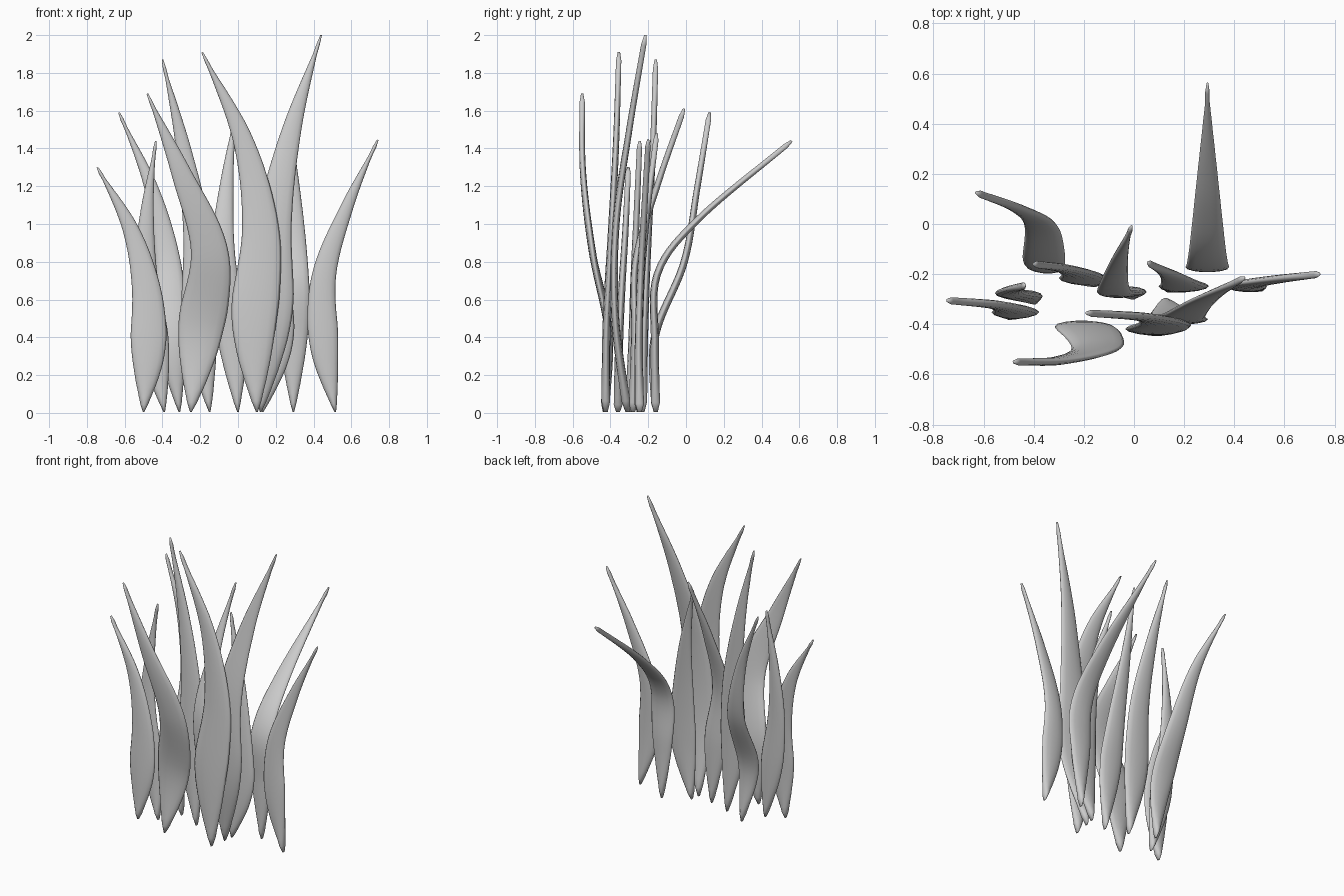
import bpy, bmesh
from math import cos, sin, pi
from mathutils import Vector

if "Cube" in bpy.data.objects:
    bpy.data.objects.remove(bpy.data.objects["Cube"])

RINGS, SIDES = 36, 14


def spline(pts, u):
    """Catmull-Rom point through a list of values, u in 0..1."""
    s = u * (len(pts) - 1)
    i = min(int(s), len(pts) - 2)
    f = s - i
    b, c = pts[i], pts[i + 1]
    a = pts[i - 1] if i > 0 else b * 2 - c
    d = pts[i + 2] if i + 2 < len(pts) else c * 2 - b
    return 0.5 * (b * 2 + (c - a) * f + (a * 2 - b * 5 + c * 4 - d) * f * f
                  + (b * 3 - a - c * 3 + d) * f ** 3)


def resample(pts):
    """Points along the path spaced evenly by length."""
    dense = [spline(pts, k / 300) for k in range(301)]
    lens = [0.0]
    for p, q in zip(dense, dense[1:]):
        lens.append(lens[-1] + (q - p).length)
    out, j = [], 0
    for k in range(RINGS + 1):
        while j < 300 and lens[j] < lens[-1] * k / RINGS - 1e-9:
            j += 1
        out.append(dense[j])
    return out


def leaf_width(t, peak):
    """Relative width: quick swelling from the root, long straight taper to the tip."""
    if t < peak:
        return 0.08 + 0.92 * sin(pi / 2 * t / peak)
    return 1 - ((t - peak) / (1 - peak)) ** 1.15


def blade(name, width, path, peak=0.31):
    """Flat lens-like leaf swept along a path, its flat side facing front."""
    path = resample([Vector(p) for p in path])
    bm = bmesh.new()
    rings = []
    for k, p in enumerate(path):
        t = k / RINGS
        tan = (path[min(k + 1, RINGS)] - path[max(k - 1, 0)]).normalized()
        nor = Vector((0, 1, 0))
        nor = (nor - tan * nor.dot(tan)).normalized()
        side = nor.cross(tan)
        end = 0.45 if k in (0, RINGS) else 1     # rounded root and tip
        w = max(width * leaf_width(t, peak) / 2, 0.009) * end
        th = (0.024 - 0.010 * t) * end
        rings.append([bm.verts.new(p + side * w * cos(a) + nor * th * sin(a))
                      for a in (2 * pi * i / SIDES for i in range(SIDES))])
    for r, s in zip(rings, rings[1:]):
        for i in range(SIDES):
            j = (i + 1) % SIDES
            bm.faces.new((r[i], r[j], s[j], s[i]))
    bm.faces.new(rings[0][::-1])
    bm.faces.new(rings[-1])
    bmesh.ops.recalc_face_normals(bm, faces=bm.faces)
    for f in bm.faces:
        f.smooth = True
    me = bpy.data.meshes.new(name)
    bm.to_mesh(me)
    bm.free()
    bpy.context.collection.objects.link(bpy.data.objects.new(name, me))


# each blade: tip height, width, then x and y at even heights from root to tip
BLADES = [
    (1.30, .19, (-.50, -.475, -.485, -.57, -.745), (-.36, -.355, -.34, -.32, -.305)),
    (1.44, .165, (-.39, -.445, -.49, -.48, -.435), (-.30, -.285, -.275, -.26, -.245)),
    (1.59, .17, (-.31, -.355, -.37, -.46, -.63), (-.16, -.165, -.01, .06, .125)),
    (1.69, .25, (-.25, -.20, -.15, -.30, -.48), (-.43, -.41, -.495, -.545, -.55)),
    (1.87, .19, (-.15, -.20, -.215, -.29, -.40), (-.23, -.22, -.20, -.175, -.16)),
    (1.91, .25, (.10, .085, .12, .03, -.19), (-.425, -.42, -.395, -.37, -.355)),
    (1.61, .17, (0, -.03, -.08, -.06, -.01), (-.28, -.27, -.265, -.15, -.01)),
    (1.48, .20, (.13, .195, .185, .14, .055), (-.25, -.25, -.235, -.20, -.155)),
    (2.00, .24, (.12, .17, .19, .285, .44), (-.31, -.375, -.37, -.30, -.215)),
    (1.445, .16, (.515, .455, .455, .575, .74), (-.245, -.25, -.24, -.22, -.20)),
]
for n, (h, w, xs, ys) in enumerate(BLADES, 1):
    zs = [0.005 + (h - 0.005) * k / 4 for k in range(5)]
    blade(f"grass_blade_{n:02d}", w, list(zip(xs, ys, zs)))

# blade folded sharply to the back
blade("bent_back_blade", .175, [(.293, y, z) for y, z in
      ((-.16, .005), (-.165, .38), (-.15, .74), (.07, 1.03), (.56, 1.44))], peak=0.35)
